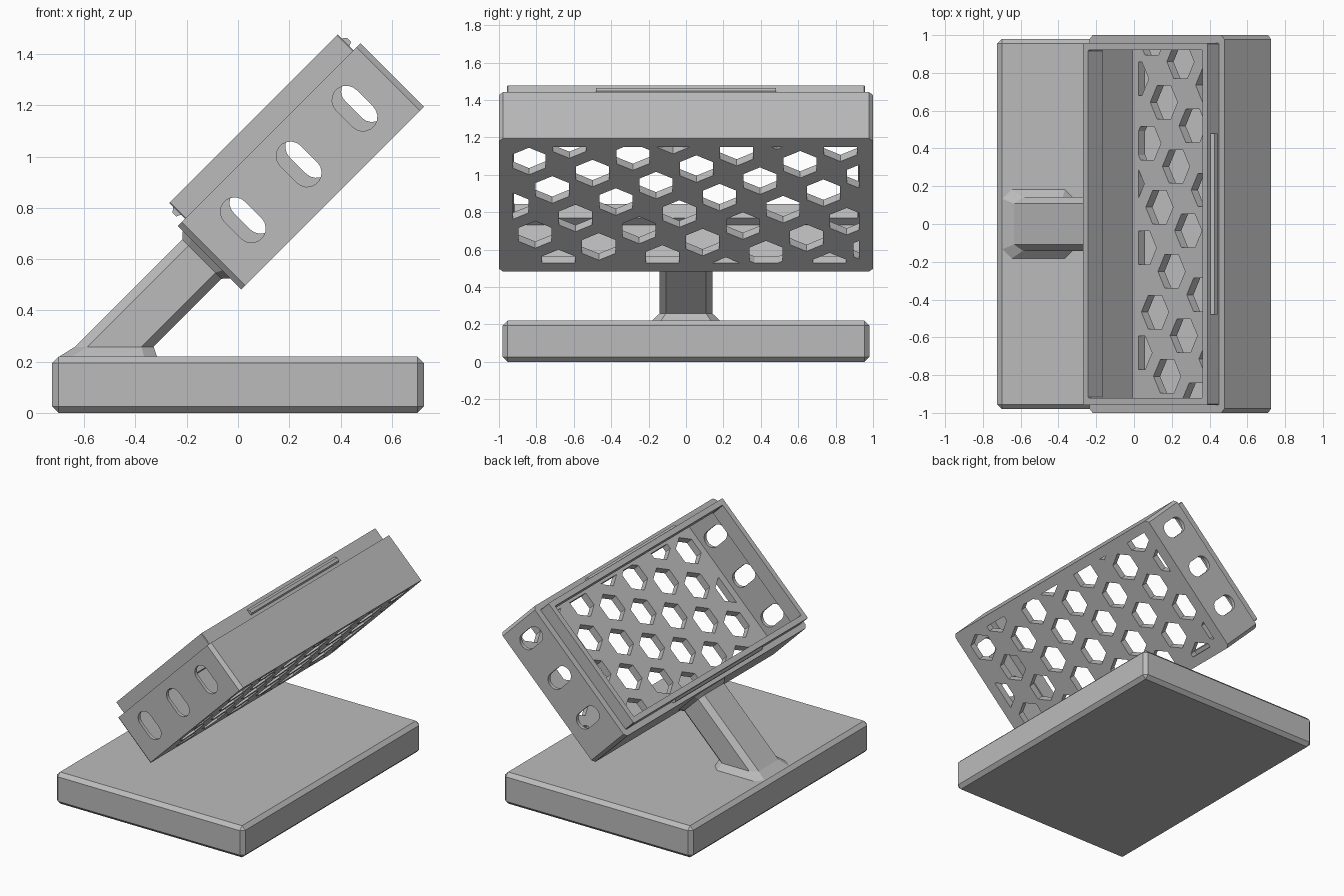
import bpy, bmesh, math
from mathutils import Matrix, Vector

cube = bpy.data.objects.get("Cube")
if cube:
    bpy.data.objects.remove(cube, do_unlink=True)

gray = bpy.data.materials.new("plain_gray")
gray.use_nodes = True
gray.diffuse_color = (0.5, 0.5, 0.5, 1)
gray.node_tree.nodes["Principled BSDF"].inputs["Base Color"].default_value = (0.5, 0.5, 0.5, 1)

# The case is built flat (u along its height, y across, w out of its open side), then tilted
TILT = Matrix.Rotation(math.radians(-45), 4, "Y")
U0, U1, W0, W1 = 0.35, 1.358, 0.332, 0.682
MID = (U0 + U1) / 2


def finish(name, bm, tilt=True):
    bmesh.ops.recalc_face_normals(bm, faces=bm.faces)
    if tilt:
        bm.transform(TILT)
    mesh = bpy.data.meshes.new(name)
    bm.to_mesh(mesh)
    bm.free()
    mesh.materials.append(gray)
    obj = bpy.data.objects.new(name, mesh)
    bpy.context.collection.objects.link(obj)
    return obj


def loft(bm, loops, closed=False):
    """Skin a list of equal loops; cap the ends, or join last to first."""
    rows = [[bm.verts.new(p) for p in loop] for loop in loops]
    n = len(rows[0])
    pairs = list(zip(rows, rows[1:])) + ([(rows[-1], rows[0])] if closed else [])
    for a, b in pairs:
        for i in range(n):
            j = (i + 1) % n
            bm.faces.new((a[i], a[j], b[j], b[i]))
    if not closed:
        bm.faces.new(rows[0])
        bm.faces.new(rows[-1])


def chamfered(hx, hy, c):
    """Rectangle outline with cut corners."""
    return [(hx, -hy + c), (hx, hy - c), (hx - c, hy), (-hx + c, hy),
            (-hx, hy - c), (-hx, -hy + c), (-hx + c, -hy), (hx - c, -hy)]


def ring(name, outer, inner, w0, w1, c_out=0.004, c_in=0.004):
    """Rectangular frame given outer and inner half sizes."""
    o, i = chamfered(*outer, c_out), chamfered(*inner, c_in)
    bm = bmesh.new()
    loft(bm, [[(MID + p[0], p[1], w) for p in path]
              for path, w in ((o, w0), (o, w1), (i, w1), (i, w0))], closed=True)
    return finish(name, bm)


def box(bm, lo, hi):
    lo, hi = Vector(lo), Vector(hi)
    m = Matrix.Translation((lo + hi) / 2) @ Matrix.Diagonal((*(hi - lo), 1))
    bmesh.ops.create_cube(bm, size=1, matrix=m)


def cut(obj, cutter):
    cutter.hide_render = True
    mod = obj.modifiers.new("cut", "BOOLEAN")
    mod.operation, mod.solver, mod.object = "DIFFERENCE", "EXACT", cutter
    bpy.context.view_layer.objects.active = obj
    bpy.ops.object.modifier_apply(modifier=mod.name)
    bpy.data.objects.remove(cutter, do_unlink=True)


# Base slab with chamfered edges
bm = bmesh.new()
box(bm, (-0.725, -0.98, 0), (0.725, 0.98, 0.22))
bmesh.ops.bevel(bm, geom=bm.edges[:], offset=0.025, segments=1, affect="EDGES")
finish("base", bm, tilt=False)

# Slanted arm with chamfered corners, flared at foot and head
section = [(w + 0.5235, y) for w, y in chamfered(0.1085, 0.142, 0.034)]
flare = [(w + 0.5235, y) for w, y in chamfered(0.133, 0.167, 0.045)]
foot = [(-0.51 + x, y, 0.215) for x, y in chamfered(0.195, 0.187, 0.05)]
foot = [(-1.02 - x, y, z) for x, y, z in foot]      # high w is low x
knee = [(0.258 - w * math.sqrt(2), y, 0.258) for w, y in section]
neck = [tuple(TILT @ Vector((0.325, y, w))) for w, y in section]
head = [tuple(TILT @ Vector((0.352, y, w))) for w, y in flare]
bm = bmesh.new()
loft(bm, [foot, knee, neck, head])
finish("arm", bm, tilt=False)

# Case walls
half_u = (U1 - U0) / 2
wall_in = (half_u - 0.022, 0.975)
walls = ring("case_walls", (half_u, 1.0), wall_in, W0, W1, c_out=0.022)

# Rounded vent slots through both end walls
bm = bmesh.new()
for side, shift in ((-1, 0.0), (1, 0.05)):
    for k in (-1, 0, 1):
        cu, r, half = MID + shift + 0.308 * k, 0.056, 0.046
        path = []
        for s in range(20):
            a = math.pi * (s if s < 10 else s - 1) / 9 if s < 10 else math.pi * (s - 10) / 9 + math.pi
            path.append((cu + r * math.cos(a), 0.518 + (half if s < 10 else -half) + r * math.sin(a)))
        loft(bm, [[(u, side * y, w) for u, w in path] for y in (0.9, 1.1)])
cut(walls, finish("slot_cutter", bm))

# Perforated floor panel: hexagons on a square lattice turned by thirty degrees
panel = (0.4385, 0.925)
T = 0.05
bm = bmesh.new()
box(bm, (MID - panel[0], -panel[1], W0), (MID + panel[0], panel[1], W0 + T))
floor = finish("floor_panel", bm)
bm = bmesh.new()
R, step = 0.102, 0.2487
ca, sa = math.cos(math.radians(30)), math.sin(math.radians(30))
for i in range(-9, 10):
    for j in range(-9, 10):
        y = -0.16 + step * (i * sa + j * ca)
        u = 1.003 + step * (j * sa - i * ca)
        if abs(y) < panel[1] + R * 0.8 and abs(u - MID) < panel[0] + R * 0.9:
            hexagon = [(u + R * math.cos(math.pi * k / 3), y + R * math.sin(math.pi * k / 3))
                       for k in range(6)]
            loft(bm, [[(a, b, w) for a, b in hexagon] for w in (W0 - 0.05, W0 + T + 0.05)])
cut(floor, finish("hexagon_cutter", bm))
ring("floor_border", wall_in, panel, W0, W0 + T)

# Raised lip around the opening, with the flange that carries it
lip_in = (0.428, 0.92)
ring("lip_flange", wall_in, lip_in, 0.662, W1)
ring("lip", (0.465, 0.957), lip_in, W1 - 0.002, 0.769)

# Snap ridges on both long sides of the lip
for name, s in (("upper_snap_ridge", 1), ("lower_snap_ridge", -1)):
    profile = [(0.46, 0.702), (0.482, 0.712), (0.482, 0.733), (0.46, 0.752)]
    bm = bmesh.new()
    loft(bm, [[(MID + s * u, y, w) for u, w in profile] for y in (-0.48, 0.48)])
    finish(name, bm)

# Smooth only the rounded slot ends
bpy.ops.object.select_all(action="DESELECT")
walls.select_set(True)
bpy.context.view_layer.objects.active = walls
bpy.ops.object.shade_smooth_by_angle(angle=math.radians(30))
